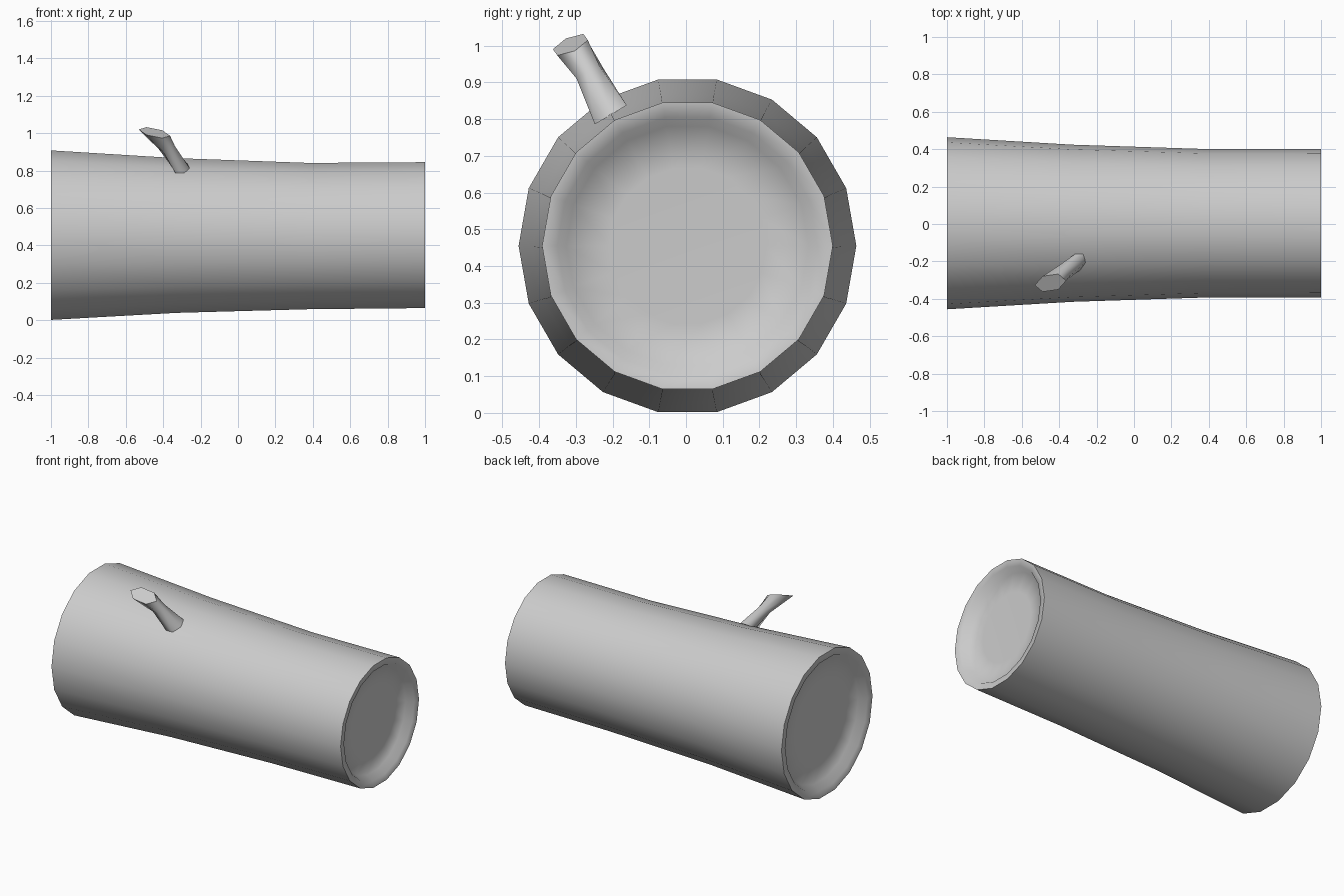
import bpy, bmesh
from math import sin, cos, tau
from mathutils import Vector

if "Cube" in bpy.data.objects:
    bpy.data.objects.remove(bpy.data.objects["Cube"])


def loft(name, rings, sharp_rings):
    """Skin a list of vertex rings, cap both ends, smooth with chosen sharp rings."""
    bm = bmesh.new()
    loops = [[bm.verts.new(p) for p in ring] for ring in rings]
    n = len(loops[0])
    for a, b in zip(loops, loops[1:]):
        for i in range(n):
            j = (i + 1) % n
            bm.faces.new((a[i], a[j], b[j], b[i]))
    bm.faces.new(loops[0])
    bm.faces.new(loops[-1])
    bmesh.ops.recalc_face_normals(bm, faces=bm.faces)
    for f in bm.faces:
        f.smooth = True
    for k in sharp_rings:
        for i in range(n):
            bm.edges.get((loops[k][i], loops[k][(i + 1) % n])).smooth = False
    mesh = bpy.data.meshes.new(name)
    bm.to_mesh(mesh)
    bm.free()
    obj = bpy.data.objects.new(name, mesh)
    bpy.context.collection.objects.link(obj)
    return obj


def ellipse(c, u, v, n):
    c, u, v = Vector(c), Vector(u), Vector(v)
    return [c + u * cos(tau * i / n) + v * sin(tau * i / n) for i in range(n)]


# Log: tapered 18-sided trunk with a shallow dish in each end (x, radius, centre z)
profile = [(-0.945, 0.25, 0.455), (-0.95, 0.385, 0.455), (-0.995, 0.415, 0.455),
           (-1, 0.46, 0.455), (-0.33, 0.42, 0.453), (0.38, 0.397, 0.45),
           (1, 0.396, 0.455), (0.995, 0.355, 0.455), (0.95, 0.33, 0.455),
           (0.945, 0.215, 0.455)]
log_rings = [ellipse((x, 0.004, z), (0, r, 0), (0, 0, r), 18) for x, r, z in profile]
loft("log", log_rings, (3, 6))

# Broken branch stub: base, narrow waist, flared slanted top
stub_rings = [ellipse(c, u, v, 6) for c, u, v in (
    ((-0.303, -0.205, 0.812), (0.045, 0, 0), (0.01, 0.05, 0.03)),
    ((-0.38, -0.26, 0.922), (0.043, -0.012, 0.008), (0, 0.037, 0.018)),
    ((-0.447, -0.315, 1.003), (0.084, 0.012, -0.017), (0, 0.048, 0.024)))]
loft("branch_stub", stub_rings, (0, 2))
